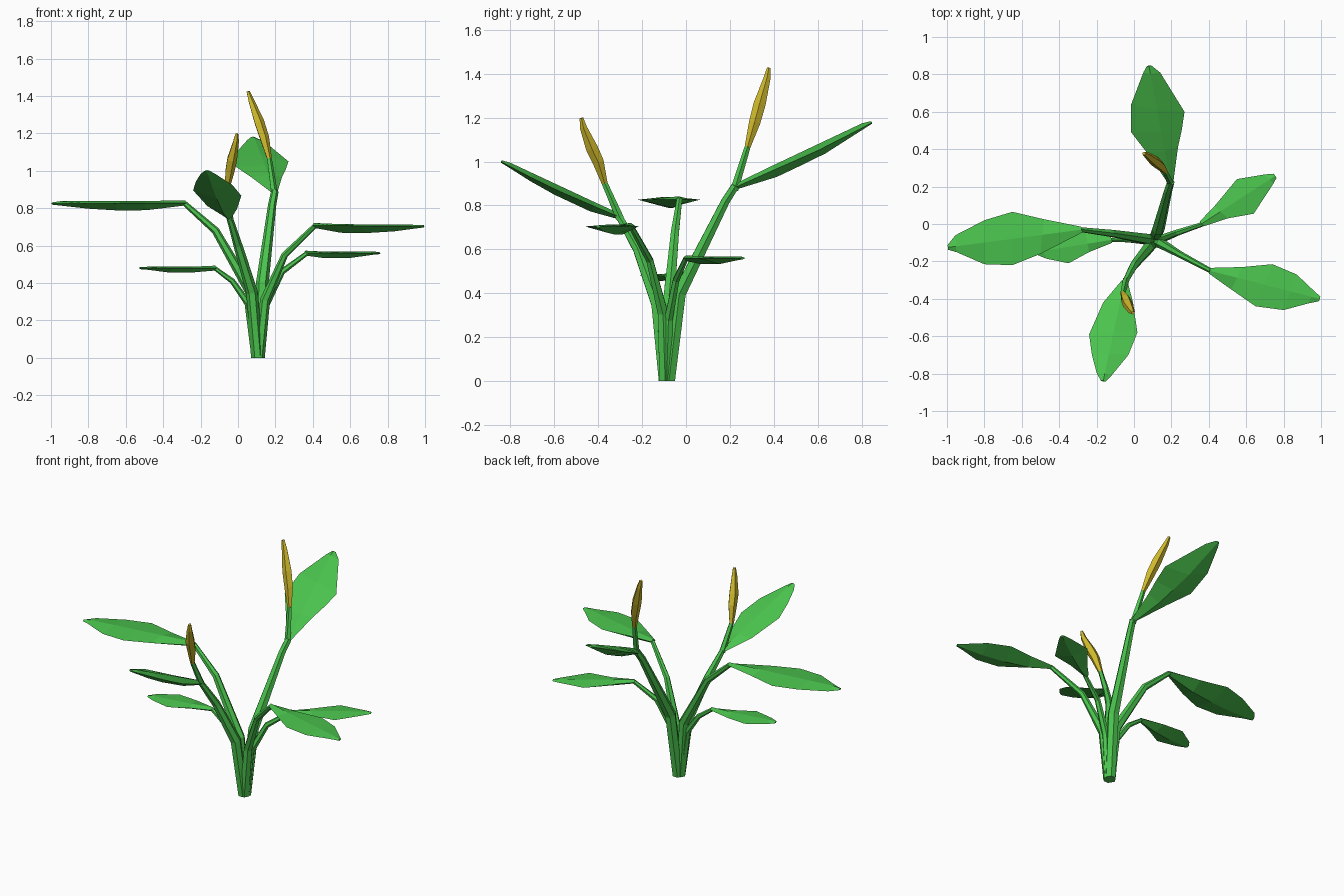
import bpy, bmesh
from math import cos, sin, tau
from mathutils import Vector


def material(name, color):
    m = bpy.data.materials.new(name)
    m.diffuse_color = color
    return m


GREEN = material("leaf_green", (0.07, 0.55, 0.075, 1))
YELLOW = material("bud_yellow", (0.62, 0.48, 0.025, 1))


def loft(name, rings, mat):
    """Skin a list of equal-sized vertex rings and cap both ends."""
    bm = bmesh.new()
    loops = [[bm.verts.new(p) for p in ring] for ring in rings]
    n = len(loops[0])
    for a, b in zip(loops, loops[1:]):
        for i in range(n):
            j = (i + 1) % n
            bm.faces.new((a[i], a[j], b[j], b[i]))
    bm.faces.new(loops[0][::-1])
    bm.faces.new(loops[-1])
    bmesh.ops.recalc_face_normals(bm, faces=bm.faces)
    mesh = bpy.data.meshes.new(name)
    bm.to_mesh(mesh)
    bm.free()
    mesh.materials.append(mat)
    obj = bpy.data.objects.new(name, mesh)
    bpy.context.collection.objects.link(obj)
    return obj


def tube(name, path, radii, mat=GREEN, sides=6):
    """Tapered faceted tube; a ring on the ground is kept level."""
    pts = [Vector(p) for p in path]
    up = Vector((0, 0, 1))
    rings = []
    for i, (p, r) in enumerate(zip(pts, radii)):
        d = pts[min(i + 1, len(pts) - 1)] - pts[max(i - 1, 0)]
        q = up.rotation_difference(up if p.z == 0 else d)
        rings.append([p + q @ Vector((r * cos(tau * k / sides), r * sin(tau * k / sides), 0))
                      for k in range(sides)])
    return loft(name, rings, mat)


def leaf(name, base, tip, left, right, ridge=0.008, keel=0.038):
    """Blade with a shallow top ridge and a deeper keel below; edges given in plan."""
    base, tip = Vector(base), Vector(tip)
    axis = tip - base
    flat = axis.to_2d()
    side = Vector((-flat.y, flat.x, 0)).normalized()
    normal = axis.cross(side).normalized()

    def on_plane(xy):
        t = (Vector(xy) - base.to_2d()).dot(flat) / flat.length_squared
        return Vector((xy[0], xy[1], base.z + t * axis.z)), t

    def end(p, w, h):
        return [p + side * w, p + normal * h, p - side * w, p - normal * h]

    rings = [end(base, 0.016, 0.013)]
    for l, r in zip(left, right):
        (pl, tl), (pr, tr) = on_plane(l), on_plane(r)
        t = (tl + tr) / 2
        mid = base + axis * t
        k = keel * min(1, 2.2 * (1 - t) + 0.15)
        rings.append([pl, mid + normal * ridge, pr, mid - normal * k])
    rings.append(end(tip, 0.013, 0.006))
    return loft(name, rings, GREEN)


# Stems fanning out of one bundled base
THIN = (0.03, 0.027, 0.018, 0.013)
tube("back_stem", [(0.112, -0.078, 0), (0.13, -0.03, 0.4), (0.183, 0.18, 0.82), (0.197, 0.225, 0.89)],
     (0.032, 0.034, 0.022, 0.02))
tube("front_stem", [(0.105, -0.098, 0), (0.075, -0.13, 0.35), (0.0, -0.22, 0.6), (-0.045, -0.305, 0.75)],
     (0.03, 0.032, 0.024, 0.017))
tube("left_upper_stem", [(0.1, -0.09, 0), (0.07, -0.08, 0.35), (-0.12, -0.05, 0.68), (-0.285, -0.03, 0.825)],
     (0.03, 0.03, 0.021, 0.014))
tube("left_lower_stem", [(0.1, -0.093, 0), (0.055, -0.09, 0.29), (-0.03, -0.085, 0.41), (-0.125, -0.085, 0.48)],
     (0.028, 0.02, 0.015, 0.011))
tube("right_front_stem", [(0.113, -0.095, 0), (0.145, -0.105, 0.31), (0.25, -0.165, 0.55), (0.41, -0.25, 0.705)], THIN)
tube("right_back_stem", [(0.115, -0.088, 0), (0.145, -0.08, 0.28), (0.235, -0.045, 0.46), (0.37, 0.0, 0.56)],
     (0.028, 0.022, 0.017, 0.012))

# Leaves: base, tip, then left and right edge points in plan
leaf("back_leaf", (0.195, 0.225, 0.885), (0.08, 0.845, 1.178),
     [(0.07, 0.38), (-0.015, 0.49), (-0.015, 0.64), (0.05, 0.81)],
     [(0.235, 0.41), (0.255, 0.5), (0.27, 0.6), (0.14, 0.81)], 0.015, 0.04)
leaf("front_leaf", (-0.05, -0.305, 0.75), (-0.165, -0.84, 1.0),
     [(-0.005, -0.42), (0.018, -0.58), (-0.03, -0.7), (-0.12, -0.81)],
     [(-0.165, -0.42), (-0.24, -0.59), (-0.225, -0.7), (-0.2, -0.795)], 0.012, 0.035)
leaf("left_upper_leaf", (-0.28, -0.03, 0.828), (-0.995, -0.125, 0.825),
     [(-0.5, -0.16), (-0.65, -0.22), (-0.8, -0.215), (-0.95, -0.15)],
     [(-0.48, 0.025), (-0.65, 0.065), (-0.8, 0.02), (-0.955, -0.06)], 0.012)
leaf("left_lower_leaf", (-0.12, -0.085, 0.48), (-0.525, -0.15, 0.48),
     [(-0.24, -0.15), (-0.35, -0.21), (-0.47, -0.185)],
     [(-0.26, -0.04), (-0.39, -0.03), (-0.5, -0.1)], 0.007, 0.024)
leaf("right_front_leaf", (0.405, -0.25, 0.708), (0.993, -0.4, 0.703),
     [(0.58, -0.23), (0.74, -0.215), (0.87, -0.27), (0.965, -0.36)],
     [(0.52, -0.35), (0.65, -0.44), (0.8, -0.46), (0.93, -0.425)])
leaf("right_back_leaf", (0.36, 0.0, 0.56), (0.755, 0.258, 0.56),
     [(0.43, 0.095), (0.55, 0.24), (0.7, 0.265)],
     [(0.5, 0.03), (0.64, 0.055), (0.745, 0.215)], 0.008, 0.027)

# Bud stalks and yellow buds
BUD = (0.014, 0.027, 0.029, 0.017, 0.009)
for label, joint, points in (
        ("back", (0.195, 0.22, 0.87),
         [(0.167, 0.28, 1.065), (0.14, 0.312, 1.175), (0.112, 0.335, 1.26), (0.07, 0.368, 1.375), (0.053, 0.377, 1.425)]),
        ("front", (-0.043, -0.3, 0.74),
         [(-0.06, -0.37, 0.9), (-0.045, -0.4, 1.0), (-0.034, -0.428, 1.06), (-0.012, -0.467, 1.155), (-0.006, -0.476, 1.198)])):
    tube(label + "_bud_stalk", [joint, points[0]], (0.019, 0.014), GREEN, 5)
    tube(label + "_bud", points, BUD, YELLOW, 5)
